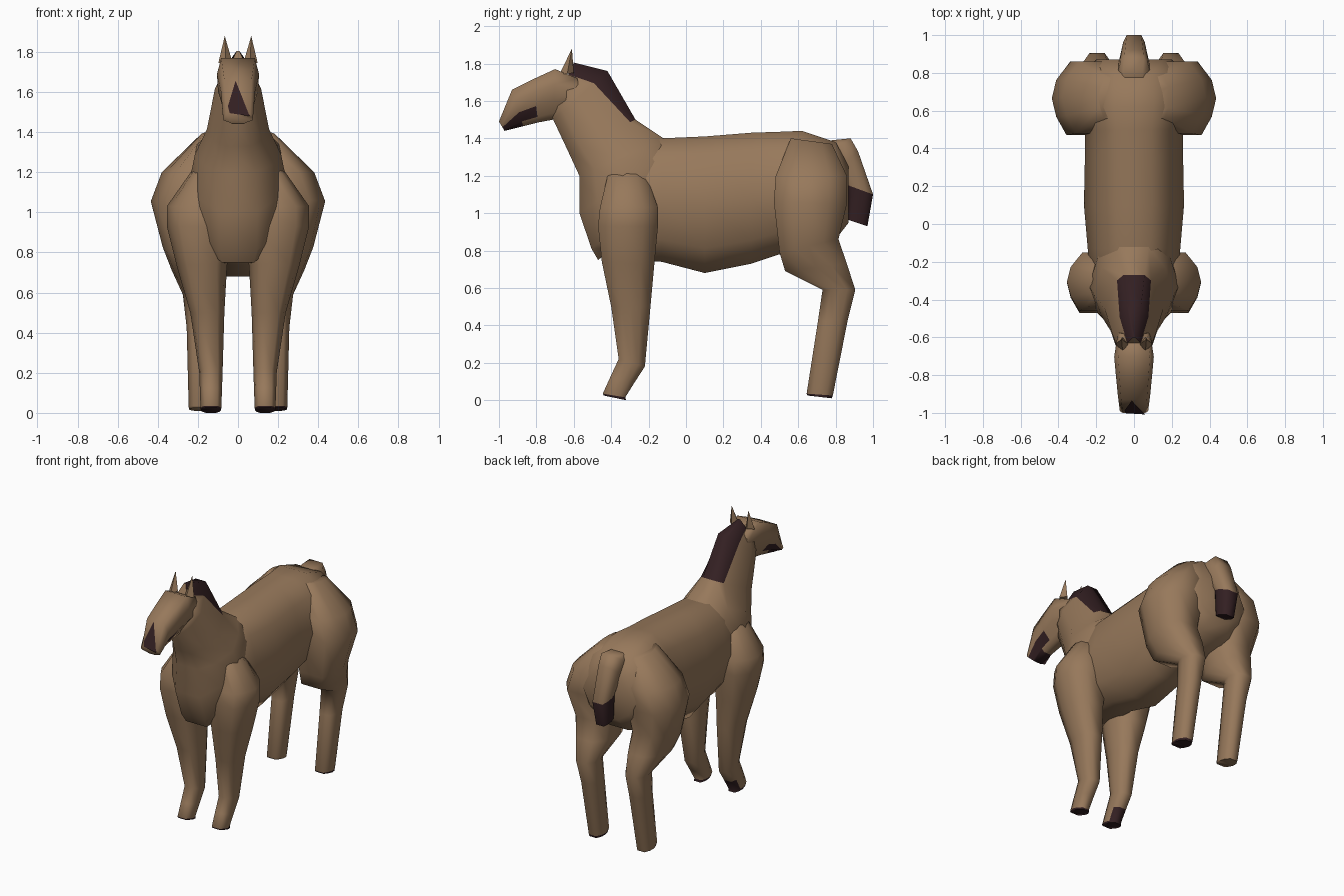
import bpy, bmesh, math
from mathutils import Vector


def material(name, rgb):
    m = bpy.data.materials.new(name)
    m.diffuse_color = (*rgb, 1)
    return m


COAT = material("brown_coat", (0.31, 0.19, 0.105))
DARK = material("dark_hair", (0.033, 0.014, 0.016))

# Cross-sections: (fraction from first edge to second edge, width fraction)
ROUND = [(0, 0.36), (0.15, 0.76), (0.5, 1), (0.82, 0.76), (1, 0.36)]
LIMB = [(0, 0.6), (0.25, 0.88), (0.5, 1), (0.75, 0.88), (1, 0.5)]
NECK = [(0, 0.36), (0.25, 0.78), (0.55, 1), (0.82, 0.8), (1, 0.4)]
CREST_LOW = [(0, 0.36), (0.08, 0.58), (0.5, 1), (0.82, 0.8), (1, 0.4)]
CREST_MID = [(0, 0.34), (0.25, 0.66), (0.55, 1), (0.82, 0.8), (1, 0.4)]
CREST_END = [(0, 0.08), (0.24, 0.42), (0.5, 1), (0.82, 0.8), (1, 0.4)]
HEAD = [(0, 0.8), (0.3, 1), (0.62, 0.95), (0.87, 0.5), (1, 0.35)]


def finish(name, bm, angle=75):
    bmesh.ops.recalc_face_normals(bm, faces=bm.faces)
    me = bpy.data.meshes.new(name)
    bm.to_mesh(me)
    bm.free()
    me.materials.append(COAT)
    me.materials.append(DARK)
    ob = bpy.data.objects.new(name, me)
    bpy.context.collection.objects.link(ob)
    bpy.ops.object.select_all(action='DESELECT')
    ob.select_set(True)
    bpy.context.view_layer.objects.active = ob
    bpy.ops.object.shade_smooth_by_angle(angle=math.radians(angle))
    return ob


def loft(name, rings, section, side=1, dark=lambda seg, k: False, dark_end=False):
    """rings: (first edge y, z, second edge y, z, centre x, half width[, own section]).
    dark(seg, k) picks painted faces; k counts bands from the first edge."""
    bm = bmesh.new()
    loops = []
    n = len(section)
    for ay, az, by, bz, cx, w, *own in rings:
        sec = own[0] if own else section
        a, b = Vector((0, ay, az)), Vector((0, by, bz))
        pts = [a.lerp(b, t) + Vector((side * cx + w * f, 0, 0)) for t, f in sec]
        pts += [a.lerp(b, t) + Vector((side * cx - w * f, 0, 0)) for t, f in reversed(sec)]
        loops.append([bm.verts.new(p) for p in pts])
    m = 2 * n
    for s in range(len(loops) - 1):
        for i in range(m):
            j = (i + 1) % m
            f = bm.faces.new((loops[s][i], loops[s][j], loops[s + 1][j], loops[s + 1][i]))
            # band 0 is the first edge itself, n is the second edge
            k = 0 if i == m - 1 else (i + 1 if i < n else m - 1 - i)
            f.material_index = int(dark(s, k))
    bm.faces.new(loops[0])
    bm.faces.new(loops[-1]).material_index = int(dark_end)
    return finish(name, bm)


# Torso, chest to rump
torso = [(-0.49, 1.22, 0.82, 0.15), (-0.42, 1.34, 0.75, 0.22),
         (-0.13, 1.40, 0.74, 0.245), (0.10, 1.41, 0.68, 0.265), (0.35, 1.43, 0.73, 0.26),
         (0.50, 1.435, 0.78, 0.26), (0.62, 1.44, 0.80, 0.29), (0.80, 1.38, 0.86, 0.28),
         (0.87, 1.25, 0.95, 0.20)]
loft("torso", [(y, t, y, b, 0, w) for y, t, b, w in torso], ROUND)

# Chest and neck in one sweep, with the mane along the crest
loft("neck", [(0.0, 1.10, -0.47, 0.75, 0, 0.20), (0.0, 1.22, -0.505, 0.81, 0, 0.235),
              (-0.03, 1.37, -0.57, 1.0, 0, 0.24),
              (-0.12, 1.40, -0.57, 1.20, 0, 0.215), (-0.27, 1.50, -0.63, 1.33, 0, 0.155, CREST_LOW),
              (-0.42, 1.76, -0.71, 1.50, 0, 0.115, CREST_MID),
              (-0.60, 1.805, -0.72, 1.54, 0, 0.085, CREST_END)],
     NECK, dark=lambda s, k: s >= 4 and k <= 1)

# Head with dark lips under the muzzle
loft("head", [(-0.58, 1.72, -0.56, 1.54, 0, 0.085), (-0.70, 1.77, -0.71, 1.50, 0, 0.105),
              (-0.82, 1.715, -0.79, 1.485, 0, 0.095), (-0.93, 1.66, -0.87, 1.465, 0, 0.085),
              (-1.0, 1.49, -0.97, 1.44, 0, 0.075)],
     HEAD, dark=lambda s, k: s >= 2 and k == 3 or s == 3 and k >= 4)

# Nose patch, a thin plate on the slope of the muzzle
bm = bmesh.new()
patch = [(-0.012, 1.657), (-0.05, 1.53), (-0.042, 1.495), (0.058, 1.48)]
bm.faces.new([bm.verts.new((x, -0.934 - (1.66 - z) * 0.412, z)) for x, z in patch]).material_index = 1
nose = finish("nose_patch", bm)
if nose.data.polygons[0].normal.y > 0:
    nose.data.flip_normals()

# Tail with a dark tip
loft("tail", [(0.78, 1.39, 0.66, 1.34, 0, 0.075), (0.88, 1.40, 0.74, 1.30, 0, 0.085),
              (0.92, 1.33, 0.80, 1.22, 0, 0.08), (1.0, 1.10, 0.85, 1.155, 0, 0.065),
              (0.97, 0.93, 0.85, 0.97, 0, 0.05)],
     LIMB, dark=lambda s, k: s == 3, dark_end=True)

FRONT_LEG = [(-0.40, 1.28, -0.24, 1.28, 0.13, 0.05), (-0.46, 1.03, -0.15, 1.03, 0.19, 0.165),
             (-0.47, 0.93, -0.15, 0.93, 0.19, 0.165), (-0.45, 0.74, -0.17, 0.72, 0.18, 0.125),
             (-0.40, 0.50, -0.19, 0.50, 0.153, 0.085), (-0.36, 0.22, -0.22, 0.18, 0.135, 0.058),
             (-0.404, 0.125, -0.275, 0.095, 0.135, 0.055),
             (-0.445, 0.035, -0.325, 0.015, 0.135, 0.052), (-0.44, 0.025, -0.32, 0.0, 0.135, 0.05)]
HIND_LEG = [(0.56, 1.40, 0.78, 1.37, 0.12, 0.07), (0.48, 1.20, 0.86, 1.20, 0.20, 0.18),
            (0.47, 1.06, 0.86, 1.05, 0.24, 0.195), (0.50, 0.79, 0.815, 0.86, 0.225, 0.15),
            (0.53, 0.69, 0.86, 0.73, 0.205, 0.125), (0.73, 0.59, 0.905, 0.59, 0.195, 0.08),
            (0.705, 0.42, 0.865, 0.43, 0.19, 0.066), (0.645, 0.035, 0.785, 0.025, 0.19, 0.056),
            (0.65, 0.025, 0.78, 0.01, 0.19, 0.054)]

for label, s in (("right", 1), ("left", -1)):
    # Legs with dark soles; the left front heel is dark, the left hind sole is not
    loft(f"front_leg_{label}", FRONT_LEG, LIMB, s,
         lambda seg, k, s=s: seg == 7 or (s < 0 and seg == 6 and k >= 4), True)
    loft(f"hind_leg_{label}", HIND_LEG, LIMB, s,
         lambda seg, k, s=s: s > 0 and seg == 7, s > 0)
    # Pointed ear
    bm = bmesh.new()
    base = [bm.verts.new((s * x, y, z)) for x, y, z in
            ((0.06, -0.675, 1.745), (0.098, -0.635, 1.745), (0.06, -0.60, 1.75), (0.03, -0.635, 1.755))]
    tip = bm.verts.new((s * 0.066, -0.61, 1.88))
    bm.faces.new(base)
    for i in range(4):
        bm.faces.new((base[i], base[(i + 1) % 4], tip))
    finish(f"ear_{label}", bm, 20)
